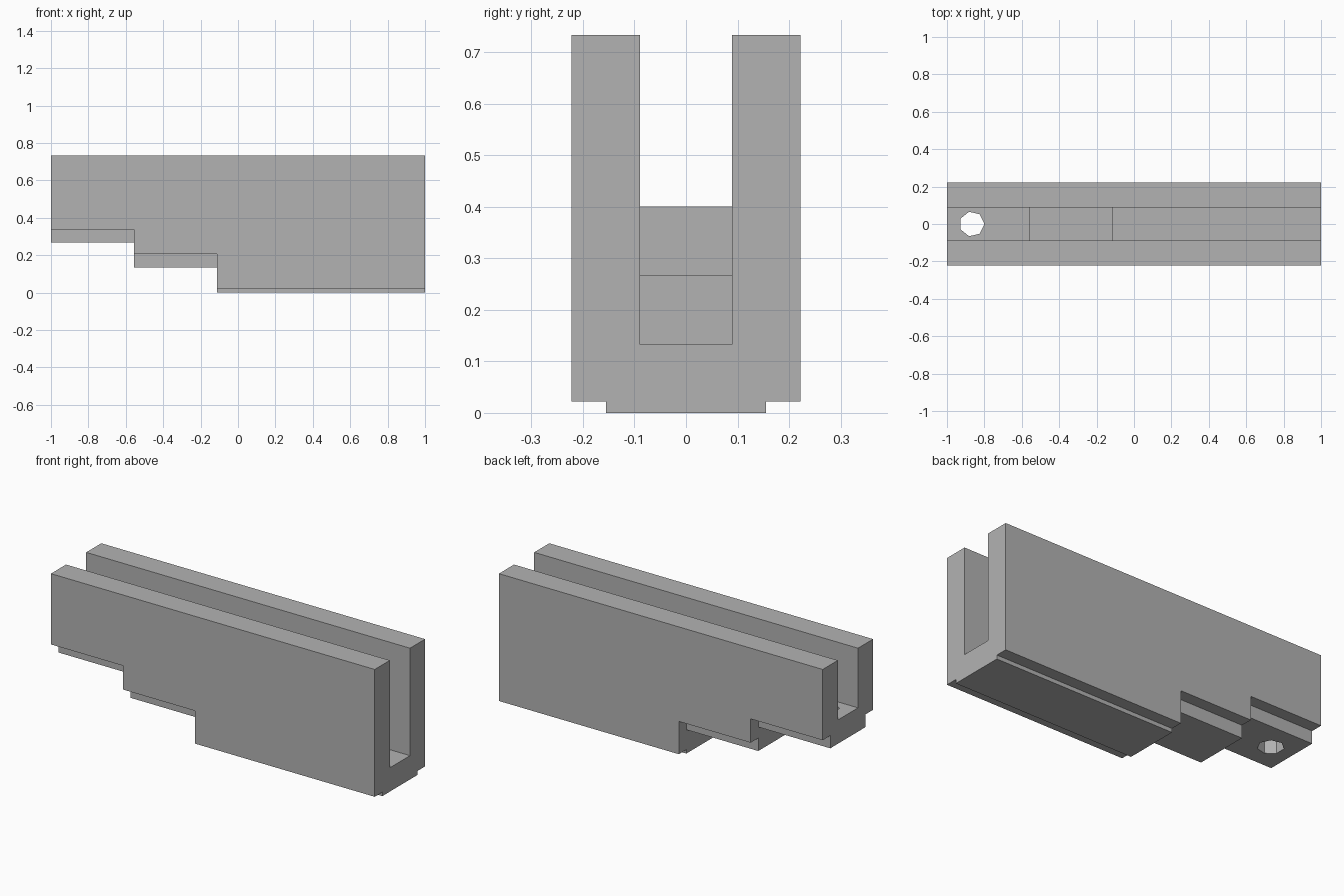
import bpy
import bmesh
from math import pi

default = bpy.data.objects.get("Cube")
if default:
    bpy.data.objects.remove(default, do_unlink=True)

GREY = (0.45, 0.45, 0.45, 1)
metal = bpy.data.materials.new("plain grey")
metal.use_nodes = True
metal.diffuse_color = GREY
metal.node_tree.nodes["Principled BSDF"].inputs["Base Color"].default_value = GREY

STEP_X = (-0.555, -0.111)
HALF_WIDTH, HALF_KEEL, HALF_SLOT = 0.222, 0.155, 0.089
TOP = 0.733


def stepped(levels, x0, x1, end_z):
    """Side outline: a three-level staircase closed off at end_z."""
    a, b = STEP_X
    low, mid, high = levels
    return [(x0, end_z), (x0, high), (a, high), (a, mid),
            (b, mid), (b, low), (x1, low), (x1, end_z)]


def prism(name, outline, y0, y1):
    """Extrude a side outline across the width."""
    bm = bmesh.new()
    face = bm.faces.new([bm.verts.new((x, y0, z)) for x, z in outline])
    ext = bmesh.ops.extrude_face_region(bm, geom=[face])
    verts = [g for g in ext["geom"] if isinstance(g, bmesh.types.BMVert)]
    bmesh.ops.translate(bm, verts=verts, vec=(0, y1 - y0, 0))
    bmesh.ops.recalc_face_normals(bm, faces=bm.faces)
    mesh = bpy.data.meshes.new(name)
    bm.to_mesh(mesh)
    bm.free()
    mesh.materials.append(metal)
    obj = bpy.data.objects.new(name, mesh)
    bpy.context.collection.objects.link(obj)
    return obj


# Stepped block
body = prism("channel_body", stepped((0, 0.133, 0.267), -1, 1, TOP),
             -HALF_WIDTH, HALF_WIDTH)

# Open slot with a stepped floor, and ledges beside the keel
cutters = [prism("slot_cutter", stepped((0.133, 0.267, 0.4), -1.1, 1.1, 1),
                 -HALF_SLOT, HALF_SLOT)]
ledge = stepped((0.022, 0.205, 0.338), -1.1, 1.1, -0.1)
for side, y0, y1 in (("right", -0.4, -HALF_KEEL), ("left", HALF_KEEL, 0.4)):
    cutters.append(prism(side + "_ledge_cutter", ledge, y0, y1))

# Seven-sided hole through the highest floor
bpy.ops.mesh.primitive_cylinder_add(vertices=7, radius=0.067, depth=0.4,
                                    location=(-0.867, 0, 0.333),
                                    rotation=(0, 0, -pi / 2))
hole = bpy.context.object
hole.name = "hole_cutter"
hole.data.materials.append(metal)
# Point one corner along +x
corner = max((hole.rotation_euler.to_matrix() @ v.co).x for v in hole.data.vertices)
if corner < 0.066:
    hole.rotation_euler.z += pi
cutters.append(hole)

for cutter in cutters:
    mod = body.modifiers.new(cutter.name, "BOOLEAN")
    mod.operation = "DIFFERENCE"
    mod.solver = "EXACT"
    mod.object = cutter

# Bake the cuts, then drop the cutters
bpy.context.view_layer.update()
result = bpy.data.meshes.new_from_object(
    body.evaluated_get(bpy.context.evaluated_depsgraph_get()))
body.modifiers.clear()
body.data = result
for cutter in cutters:
    bpy.data.objects.remove(cutter, do_unlink=True)
